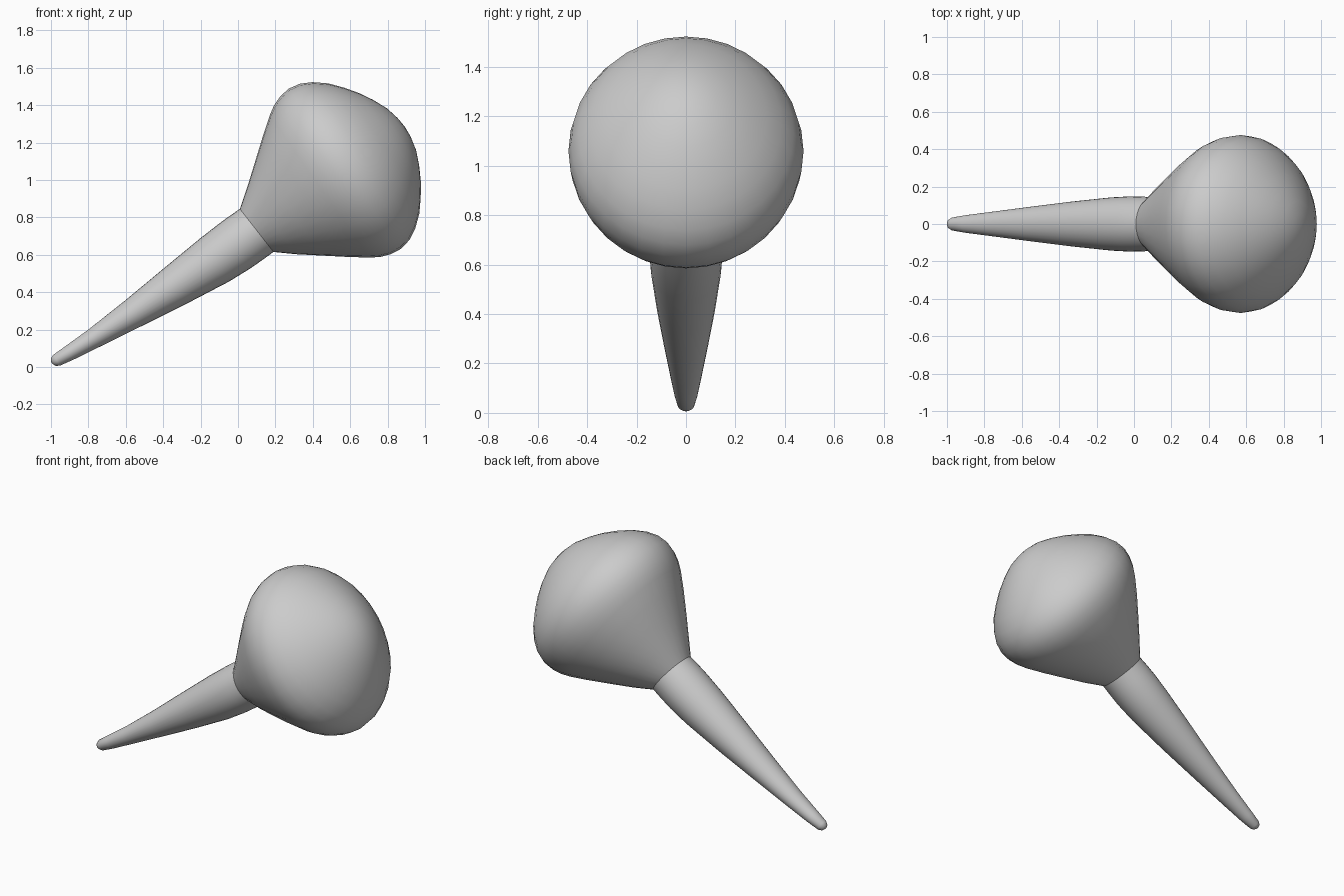
import bpy, bmesh
from math import sin, cos, pi, radians

if "Cube" in bpy.data.objects:
    bpy.data.objects.remove(bpy.data.objects["Cube"])

SIDES = 32


def loft(name, rings, start=None, end=None):
    """Skin rings (x, z, tilt in degrees, in-plane radius, y radius); close with poles."""
    bm = bmesh.new()
    loops = []
    for x, z, tilt, r, ry in rings:
        a = radians(tilt)
        loop = []
        for i in range(SIDES):
            t = 2 * pi * i / SIDES
            loop.append(bm.verts.new((x - sin(a) * r * cos(t), ry * sin(t), z + cos(a) * r * cos(t))))
        loops.append(loop)
    for l0, l1 in zip(loops, loops[1:]):
        for i in range(SIDES):
            j = (i + 1) % SIDES
            bm.faces.new((l0[i], l0[j], l1[j], l1[i]))
    for pole, loop in ((start, loops[0]), (end, loops[-1])):
        if pole:
            p = bm.verts.new((pole[0], 0, pole[1]))
            for i in range(SIDES):
                bm.faces.new((loop[i], loop[(i + 1) % SIDES], p))
    bmesh.ops.recalc_face_normals(bm, faces=bm.faces)
    # open neck end: make sure the skin faces outwards
    if bm.calc_volume(signed=True) < 0:
        bmesh.ops.reverse_faces(bm, faces=bm.faces)
    me = bpy.data.meshes.new(name)
    bm.to_mesh(me)
    bm.free()
    me.shade_smooth()
    ob = bpy.data.objects.new(name, me)
    bpy.context.collection.objects.link(ob)
    return ob


NECK = (0.10, 0.73, 38, 0.146, 0.143)

# Tapered, slightly bowed handle with a rounded tip
loft("handle", [
    (-0.988, 0.026, 31, 0.023, 0.024),
    (-0.970, 0.036, 31, 0.034, 0.035),
    (-0.900, 0.076, 31, 0.042, 0.047),
    (-0.770, 0.154, 32, 0.055, 0.064),
    (-0.555, 0.290, 33, 0.082, 0.092),
    (-0.340, 0.430, 33, 0.112, 0.119),
    (-0.124, 0.573, 34, 0.139, 0.142),
    (-0.020, 0.645, 35, 0.146, 0.148),
    (0.040, 0.688, 37, 0.147, 0.147),
    NECK,
], start=(-0.998, 0.022))

# Bulb: flared cone that turns over into a rounded dome (distance along axis, radius)
AXIS = 35
profile = [(0.10, 0.225), (0.21, 0.311), (0.32, 0.397), (0.41, 0.464), (0.46, 0.495),
           (0.515, 0.515), (0.575, 0.523), (0.64, 0.510), (0.70, 0.478), (0.765, 0.424),
           (0.82, 0.358), (0.87, 0.287), (0.91, 0.215), (0.945, 0.135), (0.962, 0.06)]


def along(s):
    return NECK[0] + s * cos(radians(AXIS)), NECK[1] + s * sin(radians(AXIS))


bulb = [NECK]
for s, r in profile:
    x, z = along(s)
    bulb.append((x, z, AXIS, r, r * (1 - 0.09 * min(1, s / 0.45))))
loft("bulb", bulb, end=along(0.967))
